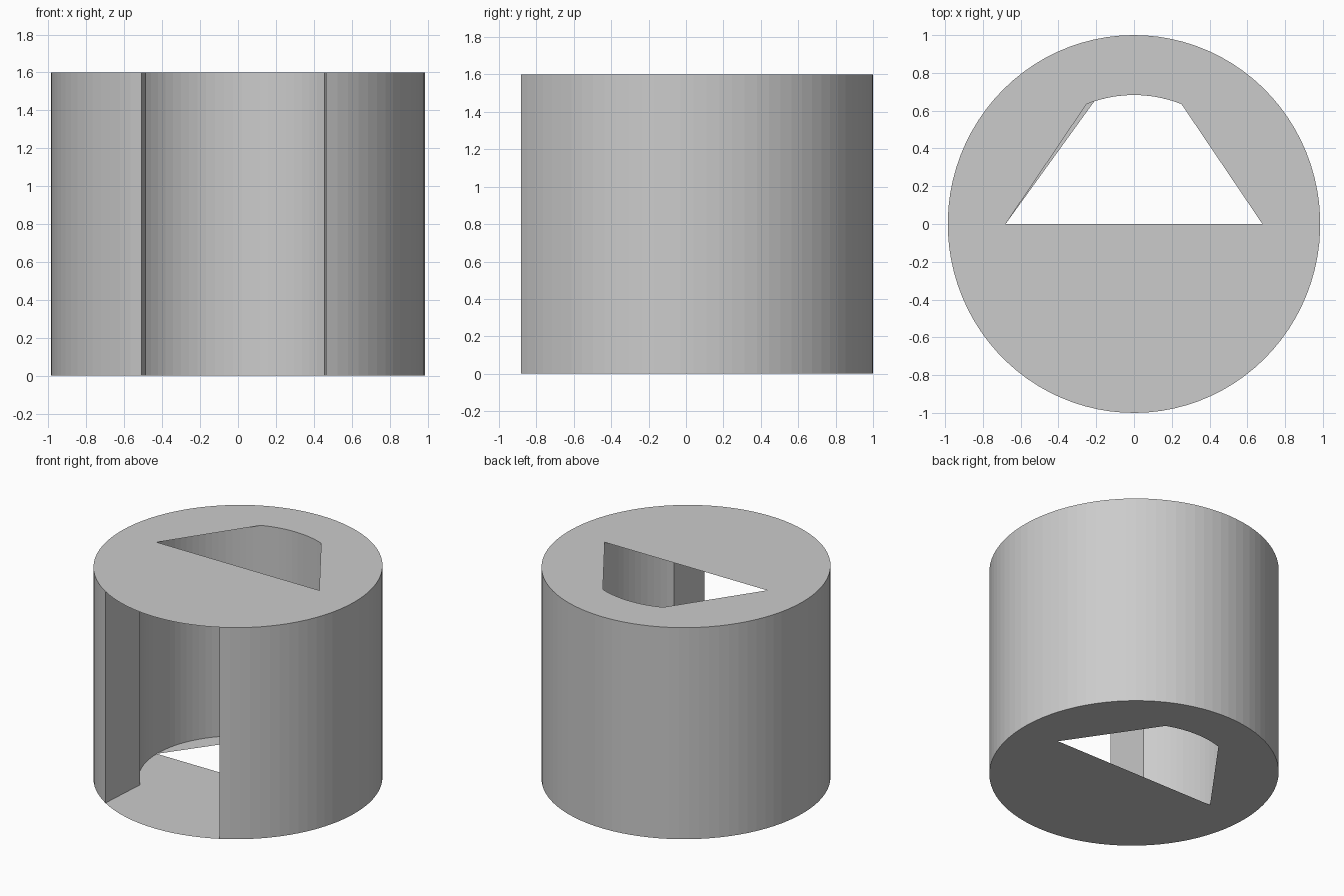
import bpy, bmesh
from math import cos, sin, radians

if "Cube" in bpy.data.objects:
    bpy.data.objects.remove(bpy.data.objects["Cube"])

HEIGHT = 1.6
OUTER = (0.986, 1.0)
INNER = (0.68, 0.683)


def arc(radii, start, end, steps):
    """Points on an ellipse between two angles in degrees, both ends included."""
    angles = [radians(start + (end - start) * i / steps) for i in range(steps + 1)]
    return [(radii[0] * cos(a), radii[1] * sin(a)) for a in angles]


def finish(bm, name):
    mesh = bpy.data.meshes.new(name)
    bm.to_mesh(mesh)
    bm.free()
    obj = bpy.data.objects.new(name, mesh)
    bpy.context.collection.objects.link(obj)
    return obj


def make_wall(name, outline):
    """Upright faces around a closed counter-clockwise outline."""
    bm = bmesh.new()
    low = [bm.verts.new((x, y, 0)) for x, y in outline]
    high = [bm.verts.new((x, y, HEIGHT)) for x, y in outline]
    for i in range(len(outline)):
        j = (i + 1) % len(outline)
        bm.faces.new((low[i], low[j], high[j], high[i]))
    return finish(bm, name)


def make_cap(name, z, rim, hole, up):
    """Flat sheet between the rim and the hole."""
    bm = bmesh.new()
    edges = []
    for loop in (rim, hole):
        vs = [bm.verts.new((x, y, z)) for x, y in loop]
        edges += [bm.edges.new((vs[i - 1], vs[i])) for i in range(len(vs))]
    bmesh.ops.triangle_fill(bm, use_beauty=True, edges=edges, normal=(0, 0, up))
    bm.normal_update()
    for f in bm.faces:
        if f.normal.z * up < 0:
            f.normal_flip()
    return finish(bm, name)


# C-shaped sleeve wall, open at the front
outer_arc = arc(OUTER, -61.9, 238.85, 75)
inner_arc = arc(INNER, 224.5, -48.0, 68)
make_wall("sleeve_wall", outer_arc + inner_arc)

# End sheets: full discs with a trapezoid hole rounded at the back
rim = outer_arc + arc(OUTER, 238.85, 298.1, 15)[1:-1]
for name, z, left_angle, up in (("top_sheet", HEIGHT, 111.7, 1),
                                ("bottom_sheet", 0, 108.0, -1)):
    hole = [(-0.68, 0), (0.68, 0)] + arc(INNER, 68.3, left_angle, 11)
    make_cap(name, z, rim, hole, up)
